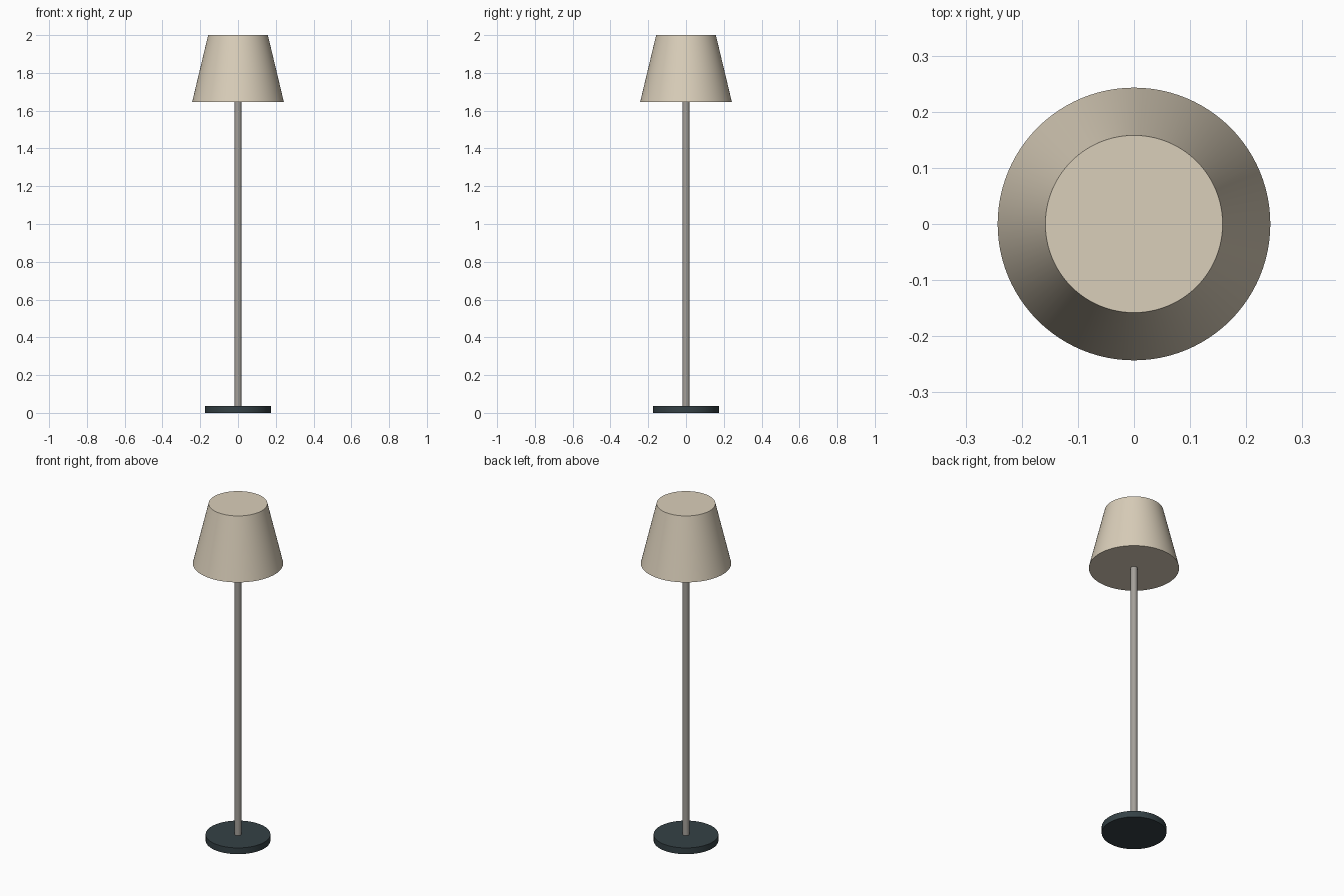
import bpy
import math

cube = bpy.data.objects.get("Cube")
if cube:
    bpy.data.objects.remove(cube, do_unlink=True)


def make_material(name, rgb):
    mat = bpy.data.materials.new(name)
    mat.use_nodes = True
    color = (*rgb, 1.0)
    mat.diffuse_color = color
    mat.node_tree.nodes["Principled BSDF"].inputs["Base Color"].default_value = color
    return mat


def round_part(name, r_bottom, r_top, z_bottom, z_top, mat, sides=96):
    """Capped, smooth-sided cone or cylinder standing on the z axis."""
    bpy.ops.mesh.primitive_cone_add(
        vertices=sides, radius1=r_bottom, radius2=r_top, depth=z_top - z_bottom,
        location=(0, 0, (z_bottom + z_top) / 2))
    obj = bpy.context.object
    obj.name = name
    obj.data.materials.append(mat)
    bpy.ops.object.shade_smooth_by_angle(angle=math.radians(40))
    return obj


dark_slate = make_material("dark slate", (0.035, 0.053, 0.060))
warm_grey = make_material("warm grey metal", (0.37, 0.35, 0.32))
cream = make_material("cream fabric", (0.70, 0.62, 0.49))

# Foot disc, upright pole and tapered shade
round_part("base", 0.174, 0.174, 0.0, 0.037, dark_slate)
round_part("pole", 0.0185, 0.0185, 0.03, 1.66, warm_grey, sides=32)
round_part("shade", 0.243, 0.158, 1.645, 2.0, cream)
